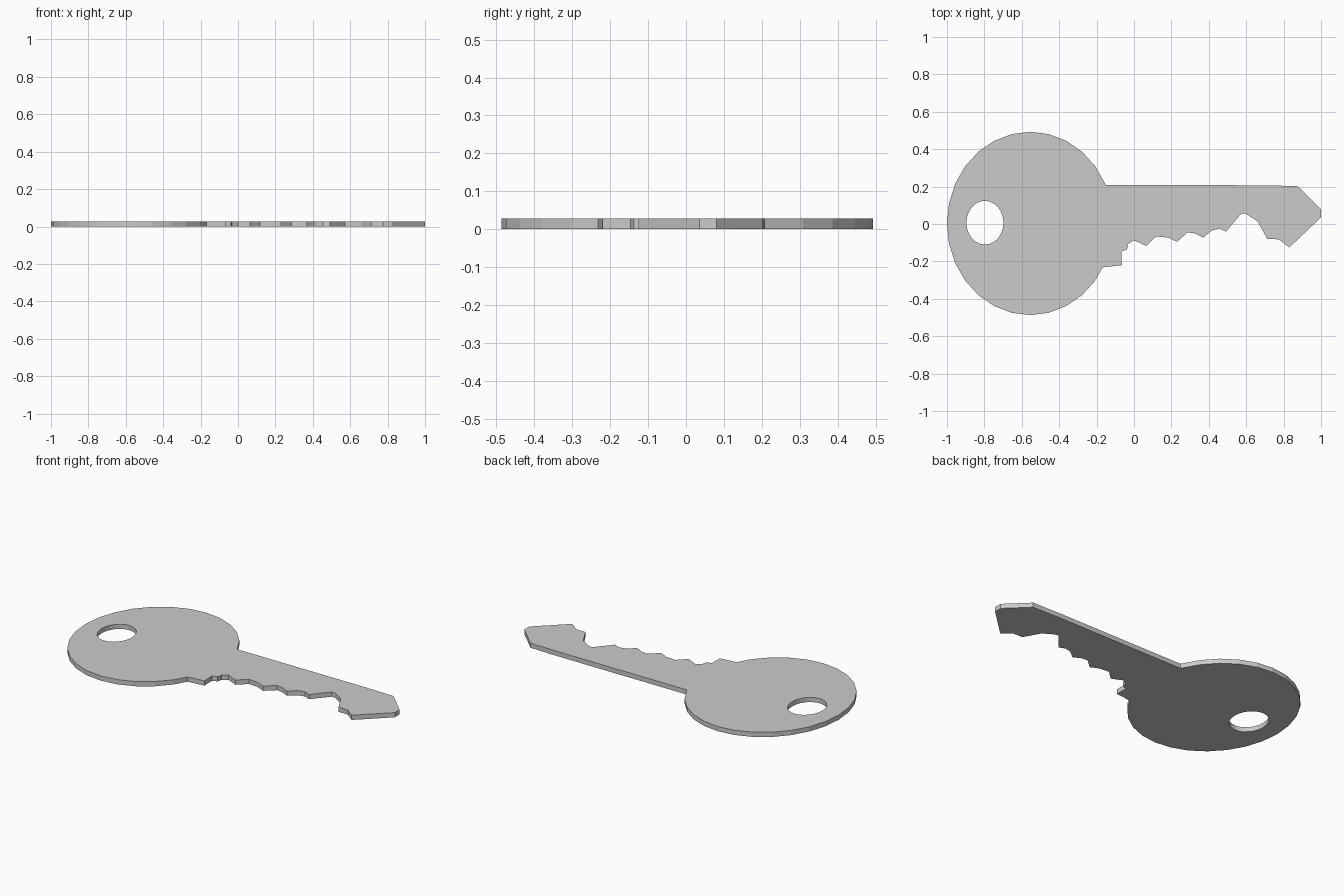
import bpy, bmesh
from math import cos, sin, radians

if "Cube" in bpy.data.objects:
    bpy.data.objects.remove(bpy.data.objects["Cube"])

THICKNESS = 0.028


def ellipse(cx, cy, rx, ry, angles):
    return [(cx + rx * cos(radians(a)), cy + ry * sin(radians(a))) for a in angles]


# Round bow, counter-clockwise from the top of the blade to its underside
bow = ellipse(-0.555, 0.003, 0.445, 0.49, [360 / 28 * k for k in range(3, 26)])

# Blade: shoulder and bitting cuts, tip, straight back edge
blade = [
    (-0.168, -0.232), (-0.065, -0.22), (-0.068, -0.147), (-0.037, -0.137),
    (-0.032, -0.107), (0.0, -0.087), (0.065, -0.117), (0.118, -0.067),
    (0.18, -0.072), (0.23, -0.095), (0.287, -0.045), (0.325, -0.05),
    (0.37, -0.073), (0.415, -0.035), (0.455, -0.025), (0.493, -0.04),
    (0.573, 0.055), (0.595, 0.056), (0.66, 0.015), (0.713, -0.08),
    (0.775, -0.082), (0.83, -0.125), (1.0, 0.035), (1.0, 0.08),
    (0.875, 0.202), (0.70, 0.207), (-0.15, 0.208),
]

# Hole for the key ring
hole = ellipse(-0.797, 0.007, 0.099, 0.117, [15 * k for k in range(24)])

# Fill the outline around the hole, then extrude to a flat plate
bm = bmesh.new()
for loop in (bow + blade, hole):
    verts = [bm.verts.new((x, y, 0)) for x, y in loop]
    for i, v in enumerate(verts):
        bm.edges.new((verts[i - 1], v))
bmesh.ops.triangle_fill(bm, edges=bm.edges[:], use_beauty=True, normal=(0, 0, 1))
result = bmesh.ops.extrude_face_region(bm, geom=bm.faces[:], use_keep_orig=True)
top = [g for g in result["geom"] if isinstance(g, bmesh.types.BMVert)]
bmesh.ops.translate(bm, verts=top, vec=(0, 0, THICKNESS))
bmesh.ops.recalc_face_normals(bm, faces=bm.faces[:])

mesh = bpy.data.meshes.new("key")
bm.to_mesh(mesh)
bm.free()
key = bpy.data.objects.new("key", mesh)
bpy.context.collection.objects.link(key)
